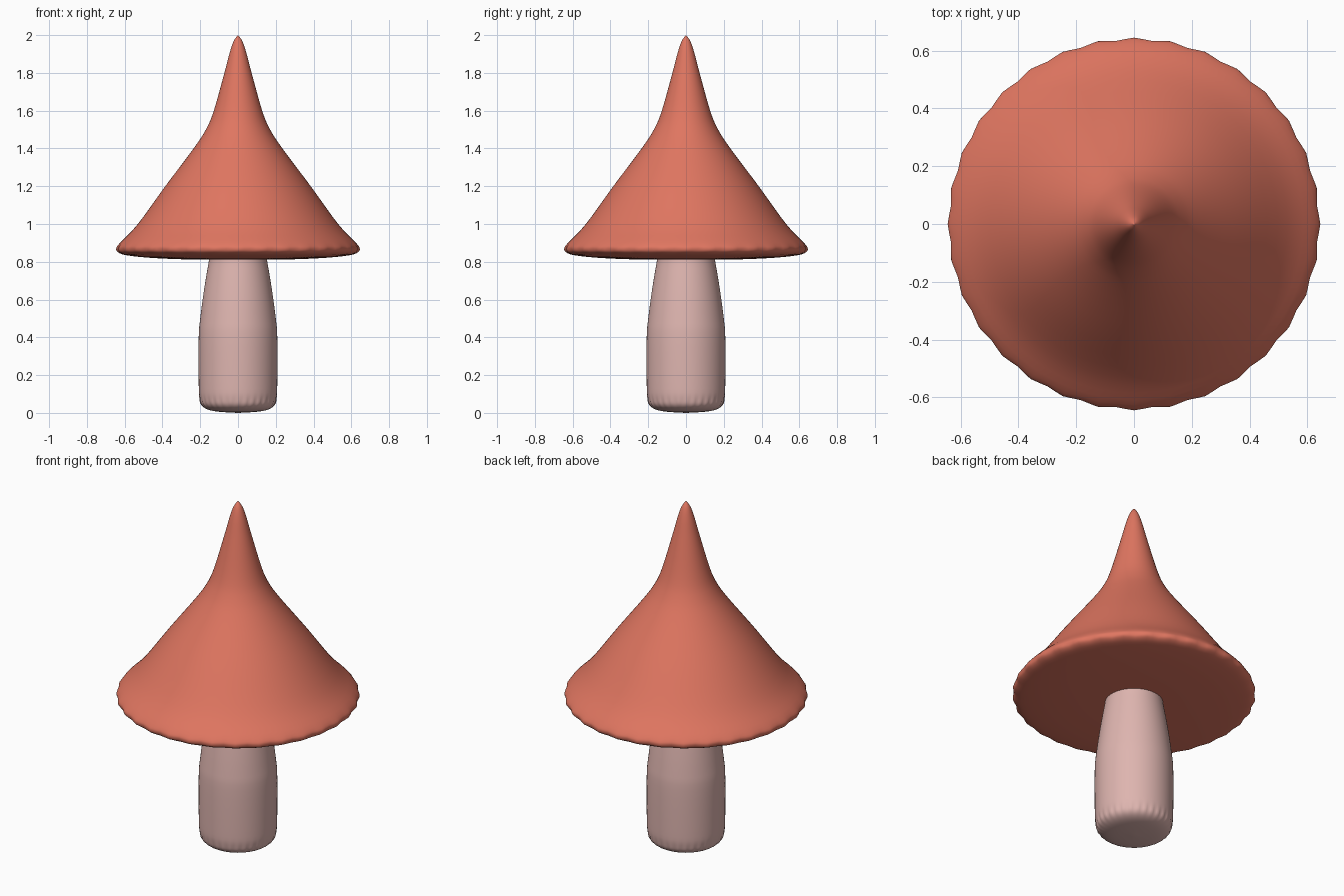
import bpy
import bmesh
import math

cube = bpy.data.objects.get("Cube")
if cube:
    bpy.data.objects.remove(cube, do_unlink=True)

SIDES = 128
RIPPLES = 32


def material(name, color):
    mat = bpy.data.materials.new(name)
    mat.use_nodes = True
    mat.diffuse_color = color
    bsdf = next(n for n in mat.node_tree.nodes if n.type == 'BSDF_PRINCIPLED')
    bsdf.inputs["Base Color"].default_value = color
    return mat


def smooth_profile(points, steps=4):
    """Catmull-Rom curve through (radius, height) points."""
    padded = [points[0]] + points + [points[-1]]
    result = []
    for a, b, c, d in zip(padded, padded[1:], padded[2:], padded[3:]):
        for i in range(steps):
            t = i / steps
            result.append(tuple(
                q + t * (r - p) / 2
                + t * t * (2 * p - 5 * q + 4 * r - s) / 2
                + t ** 3 * (3 * q - p - 3 * r + s) / 2
                for p, q, r, s in zip(a, b, c, d)))
    return result + [points[-1]]


def lathe(name, points, mat, ripple_height, ripple_width, ripple_depth):
    """Spin a profile from bottom pole to top pole, rippled near one height."""
    profile = smooth_profile(points)
    widest = max(r for r, z in profile)
    bm = bmesh.new()
    bottom = bm.verts.new((0, 0, profile[0][1]))
    top = bm.verts.new((0, 0, profile[-1][1]))
    rings = []
    for r, z in profile[1:-1]:
        fade = math.exp(-((z - ripple_height) / ripple_width) ** 2) * (r / widest) ** 6
        ring = []
        for i in range(SIDES):
            angle = math.tau * i / SIDES
            radius = r + ripple_depth * fade * (math.cos(RIPPLES * angle) - 1)
            ring.append(bm.verts.new((radius * math.cos(angle), radius * math.sin(angle), z)))
        rings.append(ring)
    for i in range(SIDES):
        j = (i + 1) % SIDES
        bm.faces.new((bottom, rings[0][j], rings[0][i]))
        bm.faces.new((top, rings[-1][i], rings[-1][j]))
        for low, high in zip(rings, rings[1:]):
            bm.faces.new((low[i], low[j], high[j], high[i]))
    bmesh.ops.recalc_face_normals(bm, faces=bm.faces)
    for face in bm.faces:
        face.smooth = True
    mesh = bpy.data.meshes.new(name)
    bm.to_mesh(mesh)
    bm.free()
    mesh.materials.append(mat)
    obj = bpy.data.objects.new(name, mesh)
    bpy.context.collection.objects.link(obj)
    return obj


# Stem: rounded foot, straight lower half, tapering into the cap
lathe("stem", [
    (0, 0), (0.1, 0.006), (0.16, 0.018), (0.195, 0.042), (0.205, 0.08),
    (0.208, 0.16), (0.208, 0.4), (0.2, 0.5), (0.18, 0.65), (0.155, 0.8),
    (0.135, 0.9), (0, 0.92),
], material("pale pink", (0.73, 0.46, 0.43, 1)), 0.05, 0.03, 0.003)

# Cap: shallow underside, scalloped rim, flared sides and pointed tip
lathe("cap", [
    (0, 0.81), (0.25, 0.812), (0.45, 0.82), (0.58, 0.833), (0.63, 0.847),
    (0.645, 0.868), (0.625, 0.9), (0.53, 1.0), (0.385, 1.2), (0.235, 1.4),
    (0.17, 1.5), (0.128, 1.6), (0.072, 1.8), (0.043, 1.91), (0.022, 1.97),
    (0, 2.0),
], material("coral red", (0.74, 0.18, 0.118, 1)), 0.86, 0.025, 0.005)
